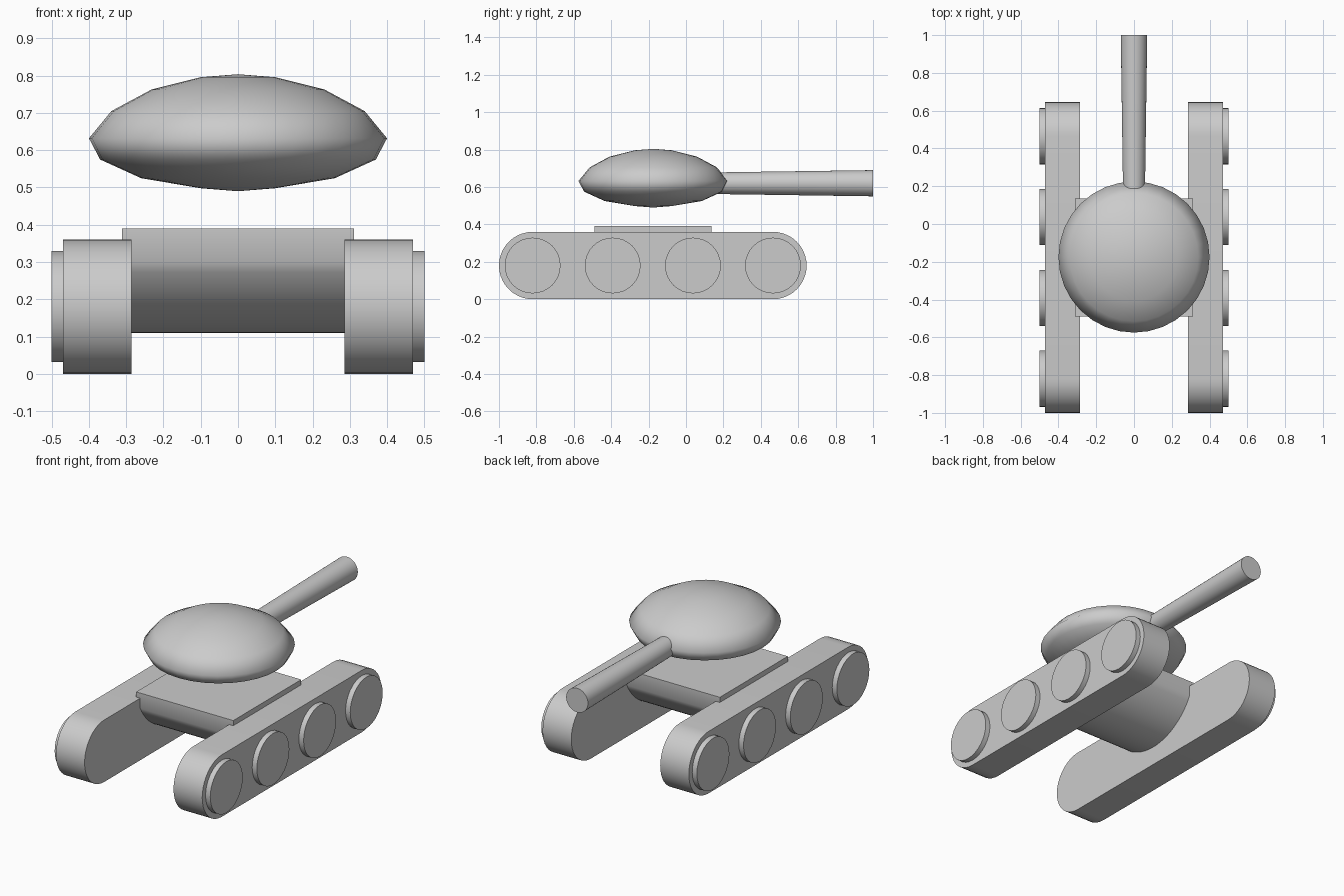
import bpy, bmesh
from math import pi, sin, cos, atan2, radians
from mathutils import Matrix, Vector

if "Cube" in bpy.data.objects:
    bpy.data.objects.remove(bpy.data.objects["Cube"])


def finish(name, bm, angle=30):
    bmesh.ops.recalc_face_normals(bm, faces=bm.faces)
    mesh = bpy.data.meshes.new(name)
    bm.to_mesh(mesh)
    bm.free()
    obj = bpy.data.objects.new(name, mesh)
    bpy.context.collection.objects.link(obj)
    bpy.ops.object.select_all(action='DESELECT')
    obj.select_set(True)
    bpy.context.view_layer.objects.active = obj
    bpy.ops.object.shade_smooth_by_angle(angle=radians(angle))
    return obj


def extrude_x(name, profile, x0, x1):
    """Extrude a closed (y, z) profile from x0 to x1."""
    bm = bmesh.new()
    face = bm.faces.new([bm.verts.new((x0, y, z)) for y, z in profile])
    geom = bmesh.ops.extrude_face_region(bm, geom=[face])["geom"]
    verts = [g for g in geom if isinstance(g, bmesh.types.BMVert)]
    bmesh.ops.translate(bm, verts=verts, vec=(x1 - x0, 0, 0))
    return finish(name, bm)


def arc(cy, cz, r, a0, a1, n):
    return [(cy + r * cos(a0 + (a1 - a0) * i / n), cz + r * sin(a0 + (a1 - a0) * i / n))
            for i in range(n + 1)]


# Tracks and road wheels, both sides
R = 0.18
track = arc(0.465, R, R, -pi / 2, pi / 2, 20) + arc(-0.82, R, R, pi / 2, 3 * pi / 2, 20)
for side, s in (("left", -1), ("right", 1)):
    extrude_x(f"{side}_track", track, s * 0.286, s * 0.47)
    for i, y in enumerate((-0.82, -0.392, 0.037, 0.465)):
        wheel = arc(y, R, 0.149, 0, 2 * pi, 32)[:-1]
        extrude_x(f"{side}_wheel_{i + 1}", wheel, s * 0.465, s * 0.5)

# Hull: upright block with a curved belly
half, sag, mid, top = 0.312, 0.19, -0.177, 0.30
rad = (half ** 2 + sag ** 2) / (2 * sag)
cz = 0.11 + rad
a = atan2(top - cz, half)
belly = arc(mid, cz, rad, -pi - a, a, 24)
extrude_x("hull", belly + [(mid + half, 0.39), (mid - half, 0.39)], -half, half)

# Turret: lathed lens shape
profile = [(0, 0.49), (0.1, 0.498), (0.26, 0.525), (0.37, 0.575), (0.4, 0.632),
           (0.34, 0.705), (0.232, 0.763), (0.1, 0.796), (0, 0.804)]
bm = bmesh.new()
verts = [bm.verts.new((r, 0, z)) for r, z in profile]
edges = [bm.edges.new(p) for p in zip(verts, verts[1:])]
bmesh.ops.spin(bm, geom=verts + edges, cent=(0, 0, 0), axis=(0, 0, 1),
               angle=2 * pi, steps=32, use_duplicate=False)
bmesh.ops.remove_doubles(bm, verts=bm.verts, dist=1e-4)
turret = finish("turret", bm, 120)
turret.location.y = -0.175

# Gun barrel, widening toward the muzzle
bm = bmesh.new()
bmesh.ops.create_cone(bm, cap_ends=True, segments=32, radius1=0.07, radius2=0.057, depth=0.9,
                      matrix=Matrix.Translation(Vector((0, 0.55, 0.62))) @ Matrix.Rotation(pi / 2, 4, 'X'))
finish("gun_barrel", bm)
